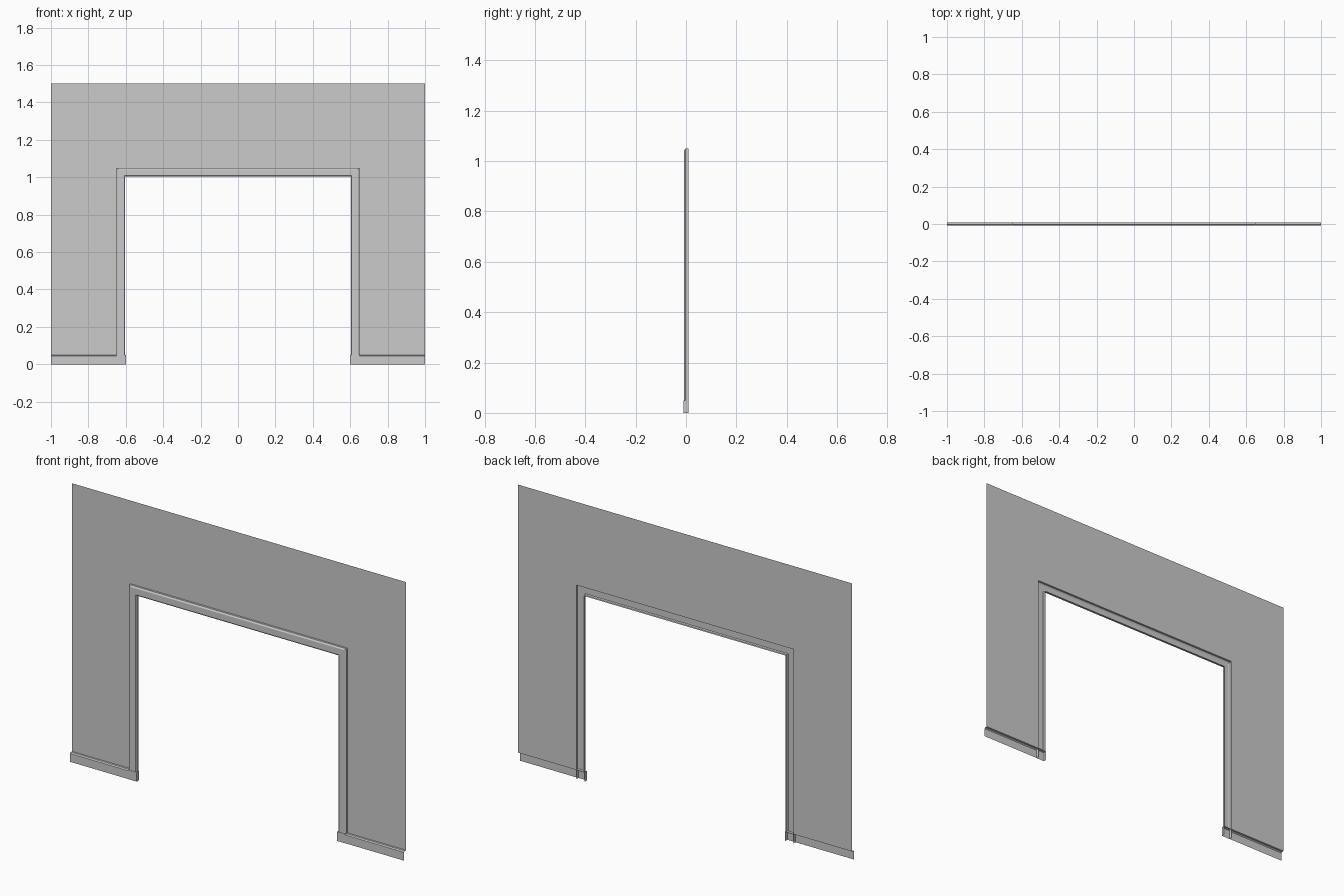
import bpy

if "Cube" in bpy.data.objects:
    bpy.data.objects.remove(bpy.data.objects["Cube"])

W, H = 1.0, 1.5          # half width and height of the wall
OX, OZ = 0.60, 1.0       # opening half width and height
TRIM, BASE = 0.05, 0.05  # trim width, baseboard height
BACK, FRONT = 0.009, -0.009


def make(name, verts, faces):
    me = bpy.data.meshes.new(name)
    me.from_pydata(verts, [], faces)
    me.update()
    ob = bpy.data.objects.new(name, me)
    bpy.context.collection.objects.link(ob)
    return ob


def sweep(name, rows):
    """Skin a sheet across equally long rows of points."""
    n = len(rows[0])
    verts = [p for r in rows for p in r]
    faces = [(i * n + j, i * n + j + 1, (i + 1) * n + j + 1, (i + 1) * n + j)
             for i in range(len(rows) - 1) for j in range(n - 1)]
    return make(name, verts, faces)


def mirror_x(ob):
    m = ob.modifiers.new("mirror", 'MIRROR')
    m.use_mirror_merge = False


# wall sheet around the doorway, starting above the baseboard
ax, az = OX + TRIM, OZ + TRIM
make("wall",
     [(x, BACK, z) for z in (BASE, az, H) for x in (-W, -ax, ax, W)],
     [(0, 1, 5, 4), (2, 3, 7, 6), (4, 5, 9, 8), (5, 6, 10, 9), (6, 7, 11, 10)])

# door trim: hollow moulding, mitred around the opening (offset from opening, y)
profile = [(0.003, BACK), (0.003, -0.003), (0.008, -0.007),
           (0.042, -0.007), (0.05, -0.002), (0.05, BACK)]
sweep("door_trim", [[(-OX - d, y, BASE), (-OX - d, y, OZ + d),
                     (OX + d, y, OZ + d), (OX + d, y, BASE)] for d, y in profile])

# baseboards: hollow moulding with a sloped top edge (z, y)
base_profile = [(0.0, -0.008), (0.045, -0.008), (BASE, -0.002), (BASE, BACK)]
mirror_x(sweep("baseboard", [[(ax, y, z), (W, y, z)] for z, y in base_profile]))

# plinth blocks under the trim, open at the back and bottom
corners = [(OX, BACK), (OX, FRONT), (ax, FRONT), (ax, BACK)]
mirror_x(make("plinth_block",
              [(x, y, z) for z in (0, BASE) for x, y in corners],
              [(0, 4, 5, 1), (1, 5, 6, 2), (2, 6, 7, 3), (4, 7, 6, 5)]))
